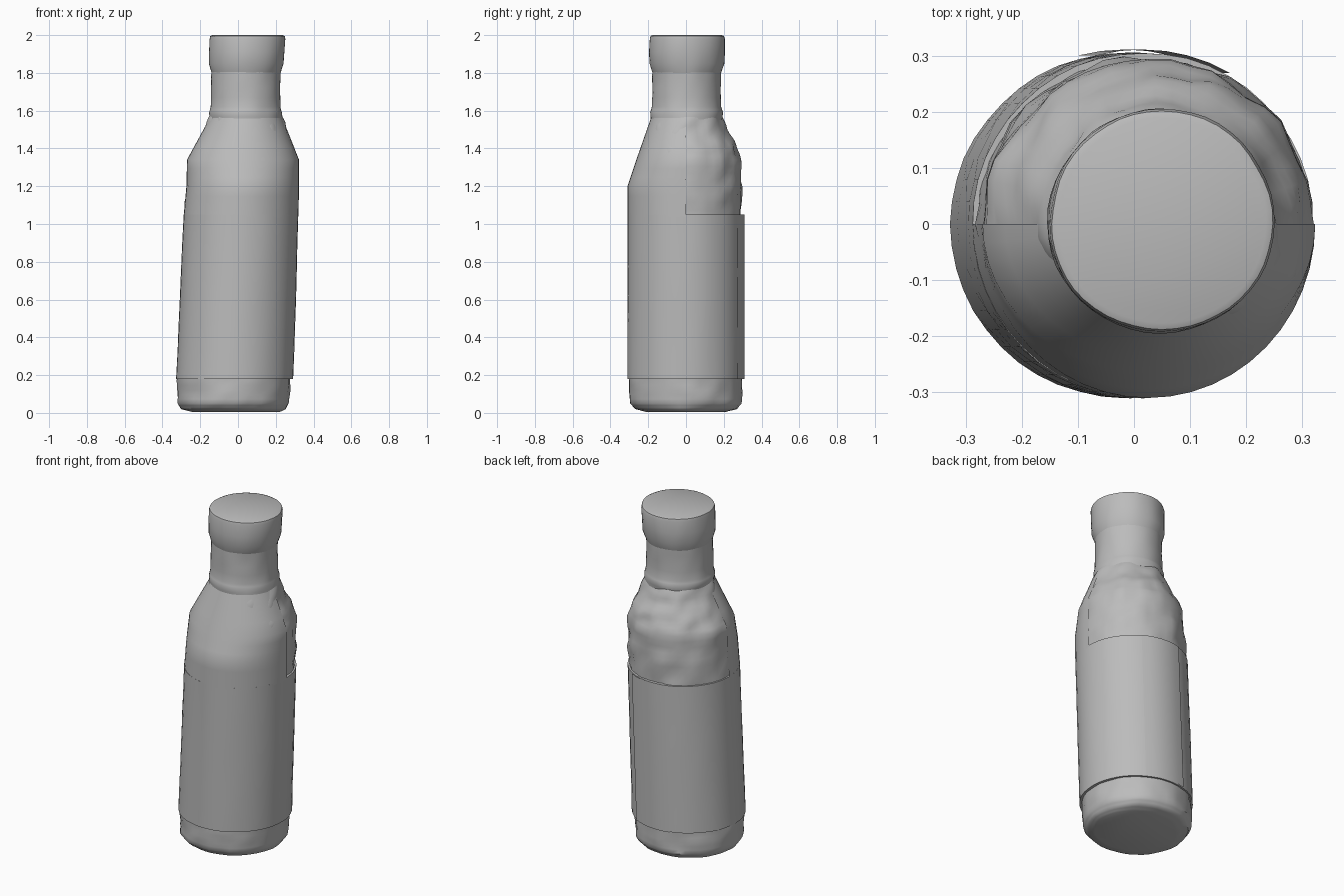
import bpy, math
from mathutils import Vector, noise

cube = bpy.data.objects.get("Cube")
if cube:
    bpy.data.objects.remove(cube)

grey = bpy.data.materials.new("plain_grey")
grey.use_nodes = True
colour = (0.5, 0.5, 0.5, 1)
grey.diffuse_color = colour
grey.node_tree.nodes["Principled BSDF"].inputs["Base Color"].default_value = colour

SEGMENTS = 48


def loft(name, rows, start=0, sweep=360, offset=0.0, rough=0.0, closed_ends=True):
    """Skin rings given as (z, left x, right x, front y, back y)."""
    full = sweep == 360
    count = SEGMENTS if full else SEGMENTS * sweep // 360 + 1
    verts, faces = [], []
    for z, x0, x1, y0, y1 in rows:
        mid, half = (x0 + x1) / 2, (x1 - x0) / 2 + offset
        for i in range(count):
            a = math.radians(start + 360 * i / SEGMENTS)
            c, s = math.cos(a), math.sin(a)
            depth = y1 + offset if s > 0 else offset - y0
            p = Vector((mid + half * c, depth * s, z))
            bump = noise.noise(p * 14) * rough
            verts.append(p + Vector((c, s, 0)) * bump)
    for r in range(len(rows) - 1):
        for i in range(count if full else count - 1):
            j = (i + 1) % count
            b, t = r * count, (r + 1) * count
            faces.append((b + i, b + j, t + j, t + i))
    if full and closed_ends:
        faces.append(tuple(reversed(range(count))))
        faces.append(tuple(range(len(verts) - count, len(verts))))
    mesh = bpy.data.meshes.new(name)
    mesh.from_pydata(verts, [], faces)
    mesh.materials.append(grey)
    obj = bpy.data.objects.new(name, mesh)
    bpy.context.collection.objects.link(obj)
    bpy.ops.object.select_all(action="DESELECT")
    obj.select_set(True)
    bpy.context.view_layer.objects.active = obj
    bpy.ops.object.shade_smooth_by_angle(angle=math.radians(40))
    return obj


def refine(rows, steps=4):
    """Add in-between rings so the rough surface has detail."""
    out = []
    for a, b in zip(rows, rows[1:]):
        out += [tuple(p + (q - p) * k / steps for p, q in zip(a, b)) for k in range(steps)]
    return out + [rows[-1]]


# Rounded base below the label
base = [
    (0.005, -0.24, 0.22, -0.21, 0.21),
    (0.02, -0.30, 0.25, -0.27, 0.27),
    (0.05, -0.32, 0.27, -0.295, 0.295),
    (0.12, -0.32, 0.275, -0.30, 0.295),
    (0.20, -0.32, 0.28, -0.30, 0.295),
]
loft("base", refine(base, 3), rough=0.008)

# Straight label sleeve round the body
sleeve = [
    (0.18, -0.327, 0.293, -0.31, 0.305),
    (0.60, -0.308, 0.306, -0.31, 0.305),
    (1.05, -0.288, 0.32, -0.31, 0.305),
]
loft("label_sleeve", refine(sleeve, 3), rough=0.002)

# Rounded shoulder that shows at the back
shoulder = [
    (1.03, -0.28, 0.31, -0.30, 0.29),
    (1.20, -0.27, 0.315, -0.295, 0.295),
    (1.34, -0.262, 0.315, -0.25, 0.29),
    (1.42, -0.22, 0.29, -0.225, 0.262),
    (1.50, -0.175, 0.255, -0.20, 0.215),
    (1.58, -0.145, 0.225, -0.175, 0.185),
]
loft("shoulder", refine(shoulder), rough=0.014)

# Label carried up over the front of the shoulder
wrap = [
    (1.04, -0.28, 0.312, -0.302, 0.295),
    (1.20, -0.265, 0.315, -0.302, 0.295),
    (1.34, -0.262, 0.315, -0.255, 0.29),
    (1.56, -0.142, 0.228, -0.178, 0.185),
]
loft("front_label_wrap", refine(wrap, 3), start=180, sweep=180, offset=0.008)

# Neck with a slight collar at its foot
neck = [
    (1.55, -0.148, 0.235, -0.185, 0.19),
    (1.59, -0.153, 0.232, -0.188, 0.197),
    (1.62, -0.145, 0.225, -0.18, 0.188),
    (1.72, -0.142, 0.223, -0.177, 0.183),
    (1.82, -0.141, 0.226, -0.176, 0.186),
]
loft("neck", refine(neck, 2), rough=0.004)

# Flared cap with a flat top
cap = [
    (1.80, -0.14, 0.225, -0.175, 0.185),
    (1.85, -0.155, 0.243, -0.193, 0.203),
    (1.91, -0.153, 0.247, -0.194, 0.205),
    (1.98, -0.151, 0.25, -0.193, 0.206),
    (1.995, -0.147, 0.246, -0.189, 0.202),
    (2.0, -0.135, 0.235, -0.178, 0.19),
]
loft("cap", cap, rough=0.003)

# Lapped seam of the label down the back
seam = [(z, a - 0.001, b, c, d) for z, a, b, c, d in refine(sleeve, 3)]
loft("label_seam", seam, start=60, sweep=45, offset=0.006)
